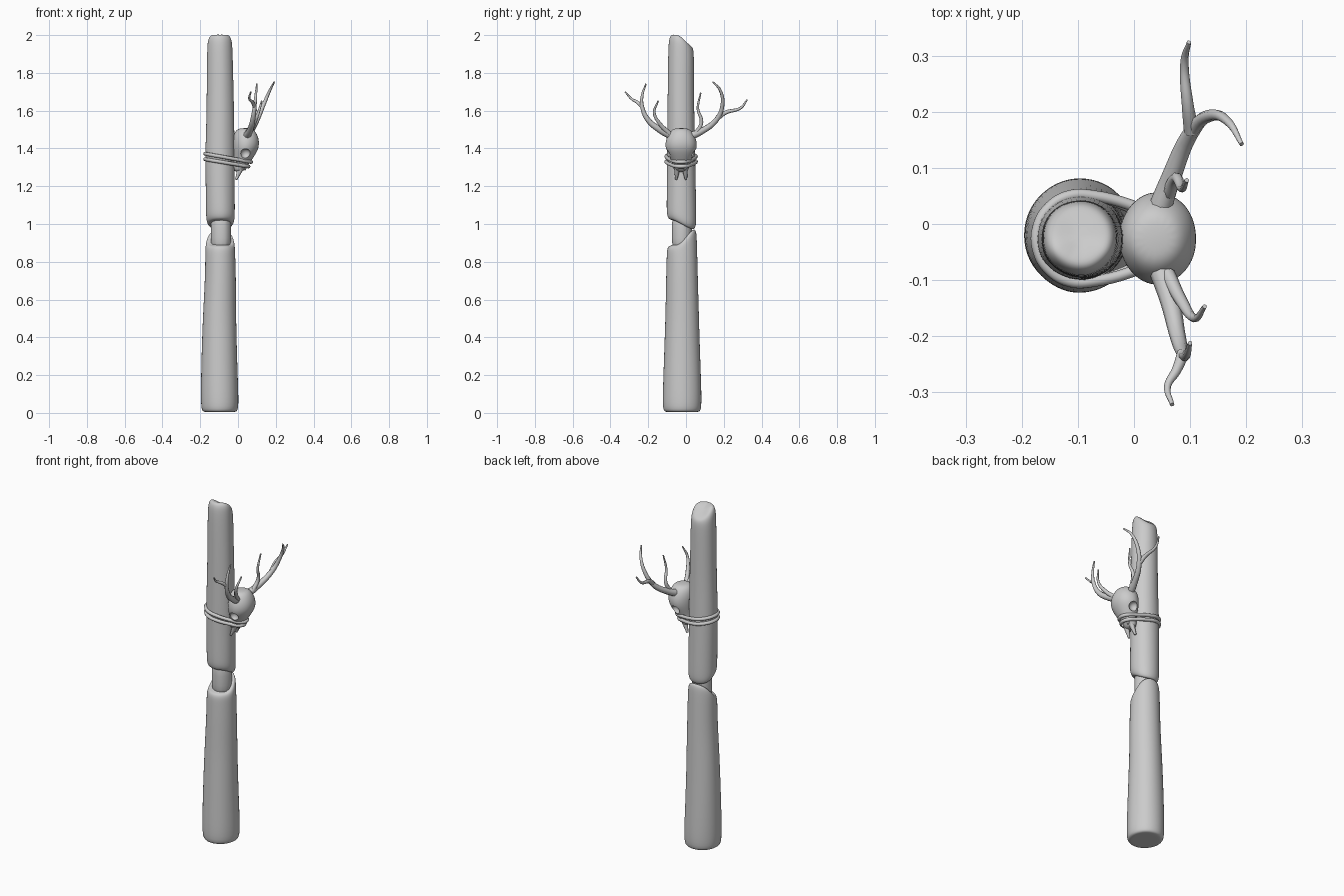
import bpy, bmesh, random
from math import sin, cos, pi, radians
from mathutils import Vector

if "Cube" in bpy.data.objects:
    bpy.data.objects.remove(bpy.data.objects["Cube"])

random.seed(4)


def loft(name, rings, sides=12, jitter=0.0, levels=2):
    """Skin elliptical rings (z, cx, cy, rx, ry); z may be a function of y."""
    bm = bmesh.new()
    wobble = [random.uniform(-jitter, jitter) for _ in range(sides)]
    loops = []
    for z, cx, cy, rx, ry in rings:
        loop = []
        for i in range(sides):
            a = 2 * pi * i / sides
            k = 1.03 + wobble[i] + random.uniform(-jitter, jitter) * 0.5
            y = cy + ry * k * sin(a)
            loop.append(bm.verts.new((cx + rx * k * cos(a), y, z(y) if callable(z) else z)))
        loops.append(loop)
    for lo, hi in zip(loops, loops[1:]):
        for i in range(sides):
            j = (i + 1) % sides
            bm.faces.new((lo[i], lo[j], hi[j], hi[i]))
    bm.faces.new(loops[0][::-1])
    bm.faces.new(loops[-1])
    bmesh.ops.recalc_face_normals(bm, faces=bm.faces)
    me = bpy.data.meshes.new(name)
    bm.to_mesh(me)
    bm.free()
    ob = bpy.data.objects.new(name, me)
    bpy.context.collection.objects.link(ob)
    if levels:
        sub = ob.modifiers.new("smooth", 'SUBSURF')
        sub.levels = sub.render_levels = levels
    for p in me.polygons:
        p.use_smooth = True
    return ob


def tube(name, pts, r0, r1, cyclic=False):
    """Tapered round tube along a smooth path, converted to a mesh."""
    cu = bpy.data.curves.new(name, 'CURVE')
    cu.dimensions = '3D'
    cu.bevel_depth = 1.0
    cu.bevel_resolution = 2
    cu.resolution_u = 6
    cu.use_fill_caps = True
    sp = cu.splines.new('BEZIER')
    sp.bezier_points.add(len(pts) - 1)
    sp.use_cyclic_u = cyclic
    for i, (bp, p) in enumerate(zip(sp.bezier_points, pts)):
        bp.co = p
        bp.handle_left_type = bp.handle_right_type = 'AUTO'
        bp.radius = r0 + (r1 - r0) * i / (len(pts) - 1)
    ob = bpy.data.objects.new(name, cu)
    bpy.context.collection.objects.link(ob)
    bpy.ops.object.select_all(action='DESELECT')
    ob.select_set(True)
    bpy.context.view_layer.objects.active = ob
    bpy.ops.object.convert(target='MESH')
    ob = bpy.context.object
    ob.name = name
    bpy.ops.object.shade_smooth_by_angle(angle=radians(60))
    return ob


def ramp(y0, y1, z0, z1, off=0.0):
    """Height that eases from z0 at y0 to z1 at y1: the slanted log cuts."""
    def f(y):
        t = min(max((y - y0) / (y1 - y0), 0), 1)
        return z0 + (z1 - z0) * t * t * (3 - 2 * t) + off
    return f


# Lower log, cut low at the front and high at the back
low = (-0.05, 0.05, 0.885, 0.975)
loft("lower_post", [
    (0.005, -0.095, -0.02, 0.070, 0.075),
    (0.005, -0.095, -0.02, 0.092, 0.096),
    (0.035, -0.095, -0.02, 0.101, 0.106),
    (0.20, -0.097, -0.02, 0.097, 0.101),
    (0.40, -0.097, -0.02, 0.091, 0.094),
    (0.55, -0.096, -0.02, 0.087, 0.089),
    (0.72, -0.092, -0.021, 0.082, 0.085),
    (ramp(*low, -0.06), -0.093, -0.022, 0.079, 0.081),
    (ramp(*low, -0.02), -0.093, -0.022, 0.077, 0.079),
    (ramp(*low), -0.093, -0.022, 0.068, 0.070),
    (ramp(*low), -0.093, -0.022, 0.050, 0.052)], 14, 0.025)

# Thin core seen in the cut
loft("post_core", [
    (0.85, -0.09, -0.022, 0.055, 0.055),
    (0.95, -0.09, -0.022, 0.054, 0.054),
    (1.07, -0.09, -0.022, 0.055, 0.055)], 12, 0.02)

# Upper log with slanted bottom and top
bot = (-0.09, 0.05, 1.025, 0.97)
top = (-0.05, 0.045, 2.003, 1.935)
loft("upper_post", [
    (ramp(*bot), -0.093, -0.024, 0.050, 0.050),
    (ramp(*bot), -0.093, -0.024, 0.066, 0.068),
    (ramp(*bot, 0.025), -0.093, -0.024, 0.076, 0.078),
    (ramp(*bot, 0.07), -0.093, -0.024, 0.077, 0.079),
    (1.25, -0.095, -0.025, 0.077, 0.075),
    (1.38, -0.096, -0.026, 0.078, 0.074),
    (1.55, -0.094, -0.027, 0.074, 0.071),
    (1.75, -0.095, -0.027, 0.071, 0.069),
    (ramp(*top, -0.06), -0.096, -0.026, 0.068, 0.068),
    (ramp(*top, -0.02), -0.096, -0.024, 0.064, 0.064),
    (ramp(*top), -0.096, -0.022, 0.054, 0.056),
    (ramp(*top), -0.096, -0.020, 0.036, 0.038)], 14, 0.02)

# Skull: round cranium narrowing to the snout
CY = -0.026
skull = loft("skull", [
    (1.508, 0.040, CY, 0.028, 0.030),
    (1.495, 0.038, CY, 0.052, 0.055),
    (1.455, 0.042, CY, 0.068, 0.078),
    (1.410, 0.043, CY, 0.069, 0.084),
    (1.375, 0.036, CY, 0.060, 0.072),
    (1.335, 0.024, CY, 0.046, 0.050),
    (1.300, 0.010, CY, 0.034, 0.042),
    (1.275, 0.003, CY, 0.022, 0.034)], 16, 0.012)

# Eye sockets cut into both sides
for s in (-1, 1):
    bpy.ops.mesh.primitive_uv_sphere_add(segments=16, ring_count=10, radius=0.027,
                                         location=(0.040, CY + s * 0.072, 1.372))
    cutter = bpy.context.object
    cutter.name = "socket_cutter"
    cutter.hide_render = True
    cut = skull.modifiers.new("socket", 'BOOLEAN')
    cut.operation = 'DIFFERENCE'
    cut.object = cutter
    bpy.context.view_layer.objects.active = skull
    for m in [m.name for m in skull.modifiers]:
        bpy.ops.object.modifier_apply(modifier=m)
    bpy.data.objects.remove(cutter)
bpy.ops.object.select_all(action='DESELECT')
skull.select_set(True)
bpy.ops.object.shade_smooth_by_angle(angle=radians(40))

# Snout prongs, cheek points
for s, side in ((-1, "near"), (1, "far")):
    tube("snout_prong_" + side, [(0.020, CY + s * 0.020, 1.315), (0.006, CY + s * 0.022, 1.275),
                                 (-0.010, CY + s * 0.026, 1.235)], 0.020, 0.006)
    tube("cheek_point_" + side, [(0.040, CY + s * 0.024, 1.330), (0.040, CY + s * 0.024, 1.305),
                                 (0.036, CY + s * 0.020, 1.285)], 0.014, 0.004)

# Two ropes tying the snout to the post
for name, front, wide, zb, zf in (("upper_rope", 0.070, 0.052, 1.372, 1.328),
                                  ("lower_rope", 0.056, 0.046, 1.343, 1.302)):
    path = [(-0.094 + 0.080 * cos(a), CY + 0.079 * sin(a))
            for a in (radians(75 + 30 * i) for i in range(8))]
    path += [(0.015, CY - wide), (front - 0.018, CY - 0.034), (front, CY),
             (front - 0.018, CY + 0.034), (0.015, CY + wide)]
    tube(name, [(x, y, zb + (zf - zb) * (x + 0.175) / 0.245) for x, y in path],
         0.010, 0.010, True)

# Antlers: main beam, outer branch and inner tine on each side
antlers = {
    "far_beam": (0.021, [(0.045, 0.025, 1.465), (0.065, 0.08, 1.49), (0.10, 0.16, 1.55),
                         (0.135, 0.193, 1.63), (0.17, 0.18, 1.71), (0.192, 0.142, 1.752)]),
    "far_branch": (0.014, [(0.103, 0.165, 1.56), (0.096, 0.21, 1.59), (0.090, 0.29, 1.615),
                           (0.098, 0.324, 1.658)]),
    "far_tine": (0.013, [(0.06, 0.05, 1.475), (0.075, 0.082, 1.54), (0.085, 0.063, 1.61),
                         (0.094, 0.078, 1.695)]),
    "near_beam": (0.021, [(0.045, -0.075, 1.465), (0.065, -0.14, 1.50), (0.078, -0.20, 1.55),
                          (0.088, -0.232, 1.62), (0.094, -0.232, 1.68), (0.10, -0.212, 1.742)]),
    "near_branch": (0.011, [(0.088, -0.230, 1.62), (0.075, -0.262, 1.647), (0.060, -0.288, 1.662),
                            (0.068, -0.322, 1.70)]),
    "near_tine": (0.014, [(0.06, -0.09, 1.48), (0.085, -0.138, 1.53), (0.108, -0.168, 1.59),
                          (0.126, -0.147, 1.652)]),
}
for name, (r, pts) in antlers.items():
    tube("antler_" + name, pts, r, 0.004)
